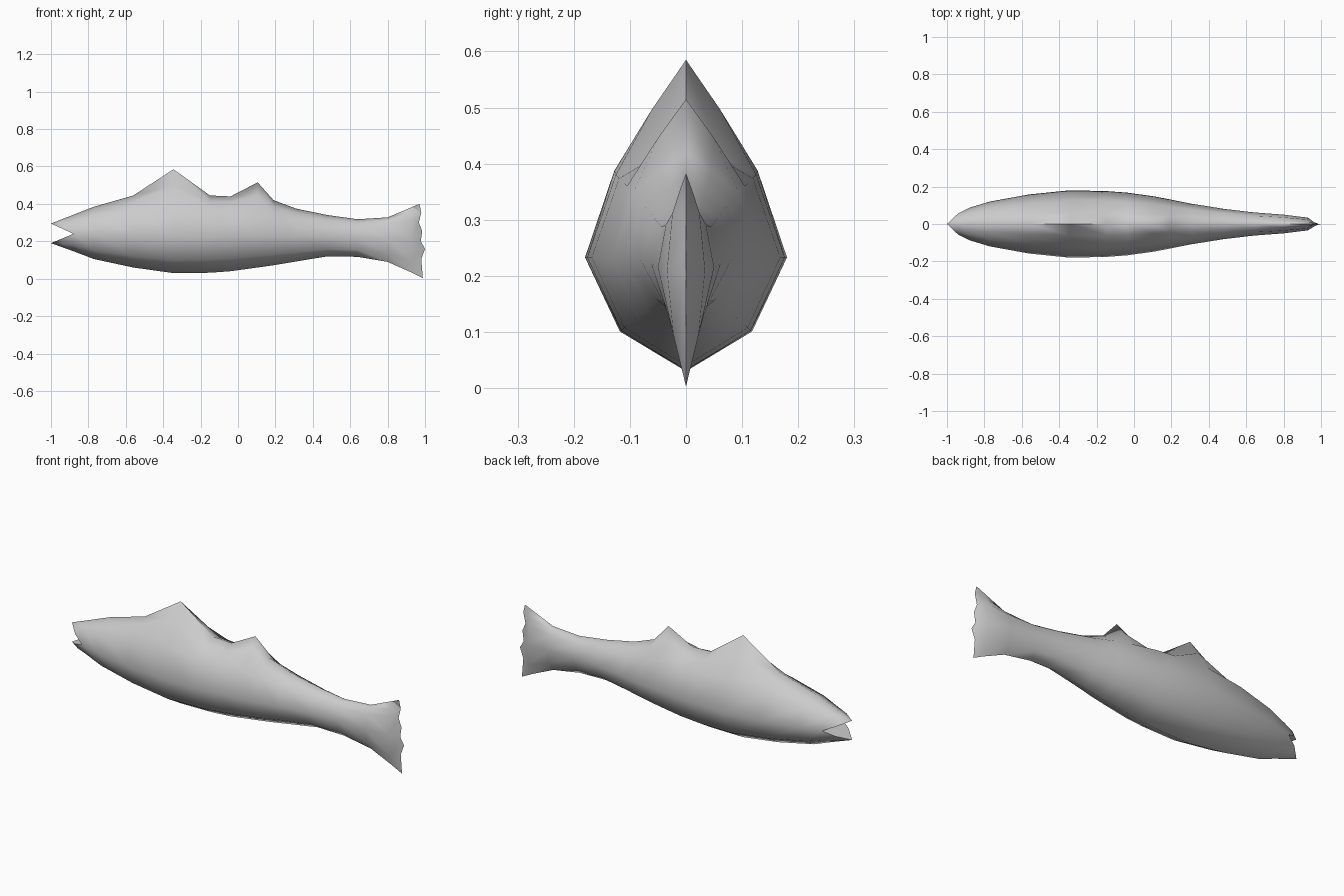
import bpy, bmesh
from mathutils import Vector

default = bpy.data.objects.get("Cube")
if default:
    bpy.data.objects.remove(default)

# Body stations: x, ridge height, back height without fin, middle, belly, half width
STATIONS = [
    (-.88, .342, .342, .24, .147, .087),
    (-.77, .385, .385, .238, .105, .12),
    (-.56, .445, .435, .235, .06, .158),
    (-.345, .585, .46, .233, .03, .18),
    (-.15, .445, .45, .233, .032, .176),
    (-.04, .44, .44, .233, .04, .168),
    (.105, .515, .42, .233, .06, .148),
    (.19, .42, .405, .23, .072, .132),
    (.31, .375, .375, .23, .092, .108),
    (.48, .34, .34, .228, .12, .081),
    (.64, .318, .318, .222, .117, .062),
    (.8, .328, .328, .215, .09, .05),
    (.93, .383, .36, .21, .032, .034),
]
# Ragged rear edge of the tail, top to bottom (x, z)
TAIL_EDGE = [(.97, .4), (.98, .355), (.967, .3), (.985, .255),
             (.977, .2), (1, .16), (.98, .105), (.988, .003)]
EDGE_GROUPS = [0, 1, 2, 4, 6, 7]   # tail edge points that meet each ring point


def half_section(x, ridge, back, mid, belly, w):
    """Profile from ridge to belly on the +y side."""
    shoulder_z = mid + .68 * (back - mid)
    return [(x, 0, ridge),
            (x, .34 * w, shoulder_z + .55 * (ridge - shoulder_z)),
            (x, .71 * w, shoulder_z),
            (x, w, mid),
            (x, .655 * w, mid - .65 * (mid - belly)),
            (x, 0, belly)]


def jaw_section(first, last, tip, centre):
    """Ring halfway along a jaw, slightly fuller than a straight taper."""
    ring = []
    for p in section[first:last]:
        q = Vector(p).lerp(Vector(tip), .5)
        q.y *= 1.3
        ring.append(q)
    return ring


bm = bmesh.new()


def strip(a, b):
    """Quads between two profiles with equal point counts."""
    for i in range(len(a) - 1):
        bm.faces.new((a[i], a[i + 1], b[i + 1], b[i]))


def add(points):
    return [bm.verts.new(p) for p in points]


# Half of the body
rings = [add(half_section(*s)) for s in STATIONS]
for a, b in zip(rings, rings[1:]):
    strip(a, b)

# Tail fin closing to a thin ragged edge
edge = add((x, 0, z) for x, z in TAIL_EDGE)
for i in range(5):
    start, end = EDGE_GROUPS[i], EDGE_GROUPS[i + 1]
    bm.faces.new([rings[-1][i], rings[-1][i + 1]] + edge[start:end + 1][::-1])

# Open jaws, each tapering to a point, with the mouth surface inside
section = half_section(*STATIONS[0])
throat = bm.verts.new((-.88, 0, .24))
corner = rings[0][3]
for first, last, tip_z in ((0, 4, .295), (3, 6, .19)):
    tip_pos = (-1, 0, tip_z)
    ring = add(jaw_section(first, last, tip_pos, .24))
    tip = bm.verts.new(tip_pos)
    strip(ring, rings[0][first:last])
    for a, b in zip(ring, ring[1:]):
        bm.faces.new((tip, a, b))
    side = ring[-1] if first == 0 else ring[0]
    lip = bm.verts.new((side.co.x, 0, side.co.z))
    bm.faces.new((tip, side, lip))
    bm.faces.new((side, corner, throat, lip))

# Mirror across the middle and weld
copy = bmesh.ops.duplicate(bm, geom=bm.verts[:] + bm.edges[:] + bm.faces[:])
for v in copy["geom"]:
    if isinstance(v, bmesh.types.BMVert):
        v.co.y *= -1
bmesh.ops.remove_doubles(bm, verts=bm.verts[:], dist=.0005)
bmesh.ops.recalc_face_normals(bm, faces=bm.faces[:])

mesh = bpy.data.meshes.new("fish_body")
bm.to_mesh(mesh)
bm.free()
fish = bpy.data.objects.new("fish_body", mesh)
bpy.context.collection.objects.link(fish)

# Plain grey skin
grey = bpy.data.materials.new("light_grey")
grey.use_nodes = True
colour = (.6, .6, .6, 1)
grey.diffuse_color = colour
grey.node_tree.nodes["Principled BSDF"].inputs["Base Color"].default_value = colour
mesh.materials.append(grey)

bpy.ops.object.select_all(action="DESELECT")
fish.select_set(True)
bpy.context.view_layer.objects.active = fish
bpy.ops.object.shade_smooth_by_angle(angle=1.4)
